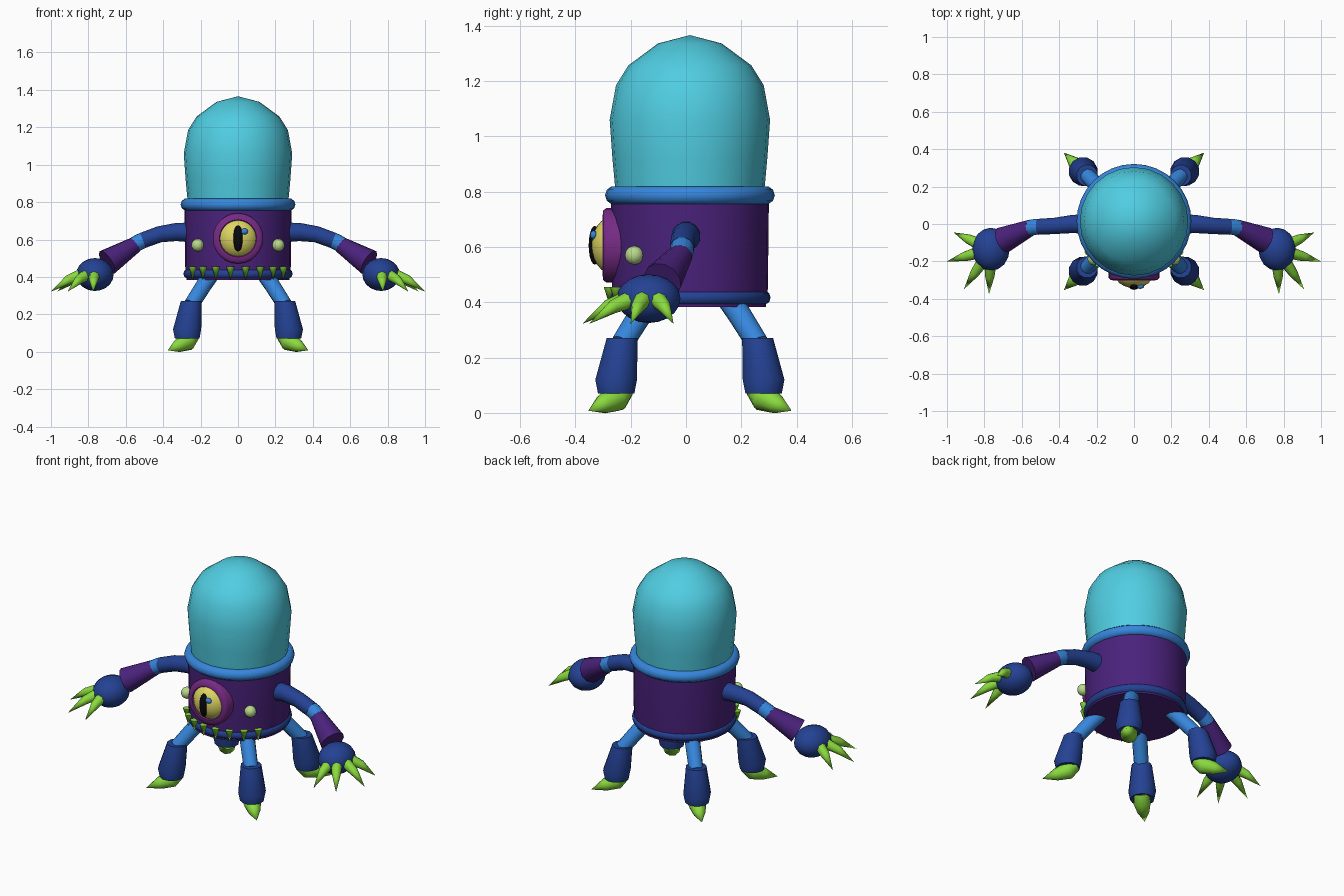
import bpy
import bmesh
from math import sin, cos, pi, radians
from mathutils import Vector

default_cube = bpy.data.objects.get("Cube")
if default_cube:
    bpy.data.objects.remove(default_cube, do_unlink=True)

CENTRE_Y = 0.014
parts = []


def make_material(name, red, green, blue):
    """Flat material from display colour values, stored as linear."""
    linear = [((c / 255 + 0.055) / 1.055) ** 2.4 if c > 10 else c / 3295
              for c in (red, green, blue)]
    material = bpy.data.materials.new(name)
    material.use_nodes = True
    material.diffuse_color = (*linear, 1)
    shader = material.node_tree.nodes["Principled BSDF"]
    shader.inputs["Base Color"].default_value = (*linear, 1)
    return material


cyan = make_material("cyan dome", 80, 205, 225)
purple = make_material("dark purple", 74, 34, 124)
plum = make_material("plum", 118, 42, 132)
blue = make_material("bright blue", 54, 134, 220)
navy = make_material("navy blue", 36, 66, 148)
lime = make_material("lime green", 138, 218, 62)
pale = make_material("pale green", 186, 216, 138)
yellow = make_material("eye yellow", 222, 214, 100)
black = make_material("black", 8, 8, 14)


def finish(bm, name, material):
    """Turn a bmesh into a coloured object."""
    bmesh.ops.remove_doubles(bm, verts=bm.verts, dist=0.0001)
    bmesh.ops.recalc_face_normals(bm, faces=bm.faces)
    mesh = bpy.data.meshes.new(name)
    bm.to_mesh(mesh)
    bm.free()
    mesh.materials.append(material)
    obj = bpy.data.objects.new(name, mesh)
    bpy.context.collection.objects.link(obj)
    parts.append(obj)
    return obj


def tube(name, material, points, radii, sides=12, axis=None):
    """Capped round sweep; a fixed axis turns it into a lathe."""
    bm = bmesh.new()
    points = [Vector(p) for p in points]
    last = len(points) - 1
    side, rings = None, []
    for i, (point, radius) in enumerate(zip(points, radii)):
        if axis:
            tangent = Vector(axis)
        else:
            tangent = points[min(i + 1, last)] - points[max(i - 1, 0)]
        tangent.normalize()
        side = tangent.orthogonal() if side is None else side - tangent * side.dot(tangent)
        side.normalize()
        up = tangent.cross(side)
        rings.append([bm.verts.new(point + radius * (side * cos(2 * pi * k / sides)
                                                     + up * sin(2 * pi * k / sides)))
                      for k in range(sides)])
    for low, high in zip(rings, rings[1:]):
        for k in range(sides):
            n = (k + 1) % sides
            bm.faces.new((low[k], low[n], high[n], high[k]))
    for ring, radius in ((rings[0], radii[0]), (rings[-1], radii[-1])):
        if radius > 0.001:
            bm.faces.new(ring)
    return finish(bm, name, material)


def lathe(name, material, profile, sides=32):
    """Upright turned part on the body axis from (radius, height) pairs."""
    return tube(name, material, [(0, CENTRE_Y, z) for r, z in profile],
                [r for r, z in profile], sides, (0, 0, 1))


def ellipsoid(name, material, centre, size, segments=16):
    bm = bmesh.new()
    bmesh.ops.create_uvsphere(bm, u_segments=segments, v_segments=segments // 2 + 2, radius=1)
    bmesh.ops.scale(bm, vec=size, verts=bm.verts)
    bmesh.ops.translate(bm, vec=centre, verts=bm.verts)
    return finish(bm, name, material)


def ring(name, material, height, major, minor):
    bpy.ops.mesh.primitive_torus_add(location=(0, CENTRE_Y, height), major_radius=major,
                                     minor_radius=minor, major_segments=32, minor_segments=10)
    obj = bpy.context.object
    obj.name = name
    obj.data.materials.append(material)
    parts.append(obj)


# Body, dome and the two rings
lathe("body", purple, [(0.275, 0.383), (0.282, 0.45), (0.286, 0.79)])
lathe("dome", cyan, [(0.268, 0.79), (0.28, 0.92), (0.29, 1.06), (0.267, 1.185),
                     (0.222, 1.257), (0.115, 1.336), (0, 1.366)], 24)
ring("collar", blue, 0.787, 0.273, 0.034)
ring("base_ring", navy, 0.417, 0.265, 0.027)

# Eye with rim, pupil and glint
EYE_Z = 0.606
rim = [(0.135, -0.2), (0.135, -0.288), (0.125, -0.3), (0.1, -0.302), (0.088, -0.28)]
tube("eye_rim", plum, [(0, y, EYE_Z) for r, y in rim], [r for r, y in rim], 24, (0, -1, 0))
ellipsoid("eyeball", yellow, (0, -0.25, EYE_Z), (0.11, 0.093, 0.11), 24)
ellipsoid("pupil", black, (0, -0.33, EYE_Z), (0.027, 0.022, 0.07))
ellipsoid("eye_glint", blue, (0.034, -0.334, 0.643), (0.02, 0.013, 0.016), 12)

# Teeth along the front of the base ring
for i in range(8):
    angle = radians(16 * (i - 3.5))
    x, y = 0.292 * sin(angle), CENTRE_Y - 0.292 * cos(angle)
    tube("tooth", lime, [(x, y, 0.455), (x, y, 0.385)], [0.022, 0], 8)

CLAW_TIPS = [(0.965, -0.045), (1.0, -0.2), (0.91, -0.35), (0.775, -0.375)]

for label, s in (("left", 1), ("right", -1)):
    # Cheek spots
    ellipsoid(label + "_spot", pale, (s * 0.215, -0.187, 0.57), (0.034, 0.034, 0.034), 12)

    # Arm: upper arm, elbow band, flared forearm and hand
    tube(label + "_upper_arm", navy,
         [(s * 0.25, 0, 0.638), (s * 0.33, 0, 0.64), (s * 0.42, -0.01, 0.628),
          (s * 0.51, -0.015, 0.595)], [0.055, 0.05, 0.045, 0.044])
    tube(label + "_elbow", blue,
         [(s * 0.49, -0.014, 0.604), (s * 0.525, -0.015, 0.588), (s * 0.565, -0.023, 0.565)],
         [0.042, 0.044, 0.043])
    tube(label + "_forearm", purple,
         [(s * 0.55, -0.018, 0.572), (s * 0.7, -0.085, 0.478)], [0.044, 0.072])
    hand = Vector((s * 0.765, -0.135, 0.413))
    ellipsoid(label + "_hand", navy, hand, (0.1, 0.115, 0.088))

    # Finger claws fan out from the hand
    for x, y in CLAW_TIPS:
        tip = Vector((s * x, y, 0.322))
        outward = tip - hand
        outward.z = 0
        outward.normalize()
        base = hand + outward * 0.07
        middle = base.lerp(tip, 0.45) + Vector((0, 0, 0.012))
        tube(label + "_finger_claw", lime, [base, middle, tip], [0.033, 0.025, 0], 8)

    # Front and back legs: thigh, shin and pointed toe
    for place, d in (("front", -1), ("back", 1)):
        def leg_path(*pairs):
            return [(s * out, CENTRE_Y + d * out * 0.98, z) for out, z in pairs]
        leg = label + "_" + place
        tube(leg + "_thigh", blue, leg_path((0.14, 0.42), (0.18, 0.36), (0.25, 0.25)),
             [0.045, 0.043, 0.041])
        tube(leg + "_shin", navy, leg_path((0.25, 0.27), (0.272, 0.12), (0.272, 0.07)),
             [0.058, 0.078, 0.068], 12, (0, 0, 1))
        tube(leg + "_toe_claw", lime,
             leg_path((0.25, 0.09), (0.275, 0.052), (0.32, 0.032), (0.375, 0.008)),
             [0.045, 0.05, 0.035, 0], 10)

# Smooth shading with sharp rims kept
bpy.ops.object.select_all(action='DESELECT')
for part in parts:
    part.select_set(True)
bpy.context.view_layer.objects.active = parts[0]
bpy.ops.object.shade_smooth_by_angle(angle=radians(50))
